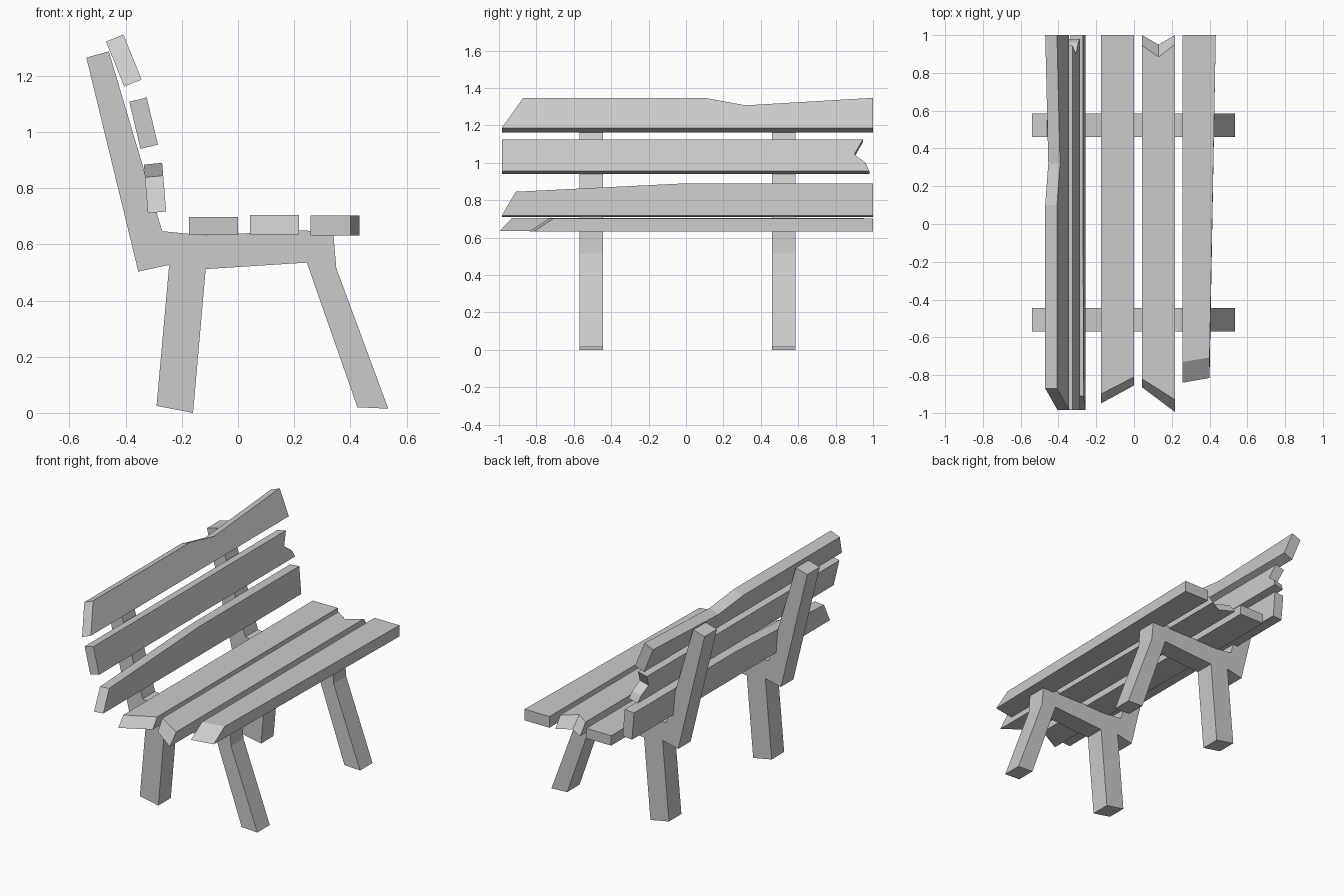
import bpy, bmesh

if "Cube" in bpy.data.objects:
    bpy.data.objects.remove(bpy.data.objects["Cube"])


def loft(name, ring_a, ring_b):
    """Closed solid between two matching outlines."""
    bm = bmesh.new()
    a = [bm.verts.new(p) for p in ring_a]
    b = [bm.verts.new(p) for p in ring_b]
    bm.faces.new(a)
    bm.faces.new(b[::-1])
    for i in range(len(a)):
        j = (i + 1) % len(a)
        bm.faces.new((a[j], a[i], b[i], b[j]))
    bmesh.ops.recalc_face_normals(bm, faces=bm.faces)
    mesh = bpy.data.meshes.new(name)
    bm.to_mesh(mesh)
    bm.free()
    obj = bpy.data.objects.new(name, mesh)
    bpy.context.collection.objects.link(obj)


def back_slat(name, low, high, offset, outline):
    """Leaning board: (y, z) outline of its front face, pushed backwards."""
    (x0, z0), (x1, z1) = low, high
    front = [(x0 + (x1 - x0) * (z - z0) / (z1 - z0), y, z) for y, z in outline]
    rear = [(x + offset[0], y, z + offset[1]) for x, y, z in front]
    loft(name, front, rear)


def seat_slat(name, z_low, z_high, top, bottom):
    """Flat board between a top and a bottom (x, y) outline."""
    loft(name, [(x, y, z_high) for x, y in top], [(x, y, z_low) for x, y in bottom])


# Side frames: back post, seat rail and both legs in one outline
frame = [(-0.54, 1.265), (-0.46, 1.287), (-0.27, 0.647), (-0.12, 0.632),
         (0.24, 0.65), (0.34, 0.632), (0.35, 0.515), (0.535, 0.015),
         (0.425, 0.02), (0.245, 0.535), (-0.115, 0.512), (-0.16, 0.0),
         (-0.29, 0.025), (-0.245, 0.527), (-0.355, 0.503)]
for side, y0, y1 in (("left", -0.57, -0.445), ("right", 0.46, 0.585)):
    loft("frame_" + side, [(x, y0, z) for x, z in frame], [(x, y1, z) for x, z in frame])

# Backrest boards
back_slat("back_slat_top", (-0.343, 1.187), (-0.408, 1.347), (-0.062, -0.025),
          [(-0.985, 1.187), (1, 1.187), (1, 1.347), (0.32, 1.307), (0.1, 1.347), (-0.87, 1.347)])
back_slat("back_slat_middle", (-0.285, 0.955), (-0.325, 1.123), (-0.062, -0.015),
          [(-0.985, 0.955), (0.98, 0.955), (0.96, 1.0), (0.90, 1.045), (0.945, 1.123), (-0.985, 1.123)])
back_slat("back_slat_bottom", (-0.256, 0.717), (-0.27, 0.89), (-0.065, -0.006),
          [(-0.985, 0.717), (1, 0.717), (1, 0.89), (0.0, 0.89), (-0.91, 0.845)])

# Seat boards with sawn ends
seat_slat("seat_slat_rear", 0.634, 0.697,
          [(-0.175, -0.90), (0.0, -0.81), (0.0, 1), (-0.175, 1)],
          [(-0.175, -0.95), (0.0, -0.855), (0.0, 1), (-0.175, 1)])
seat_slat("seat_slat_middle", 0.636, 0.705,
          [(0.043, -0.82), (0.217, -0.93), (0.217, 0.95), (0.13, 0.885), (0.043, 0.945)],
          [(0.043, -0.865), (0.217, -0.995), (0.217, 1), (0.13, 0.95), (0.043, 1)])
seat_slat("seat_slat_front", 0.632, 0.703,
          [(0.258, -0.73), (0.40, -0.707), (0.433, 1), (0.258, 1)],
          [(0.258, -0.84), (0.40, -0.815), (0.433, 1), (0.258, 1)])
